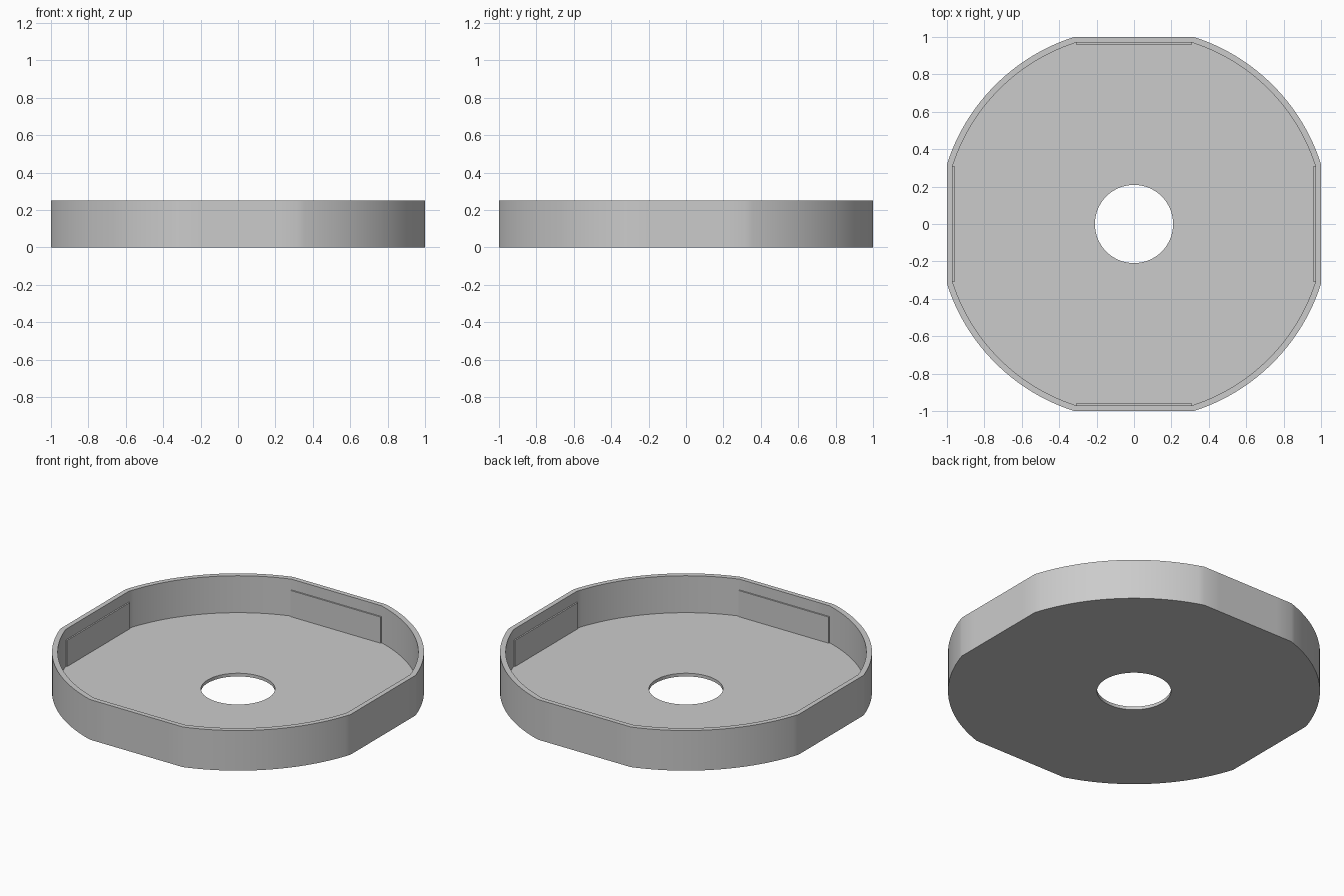
import bpy, bmesh
from math import cos, sin, atan2, acos, pi, radians

cube = bpy.data.objects.get("Cube")
if cube:
    bpy.data.objects.remove(cube, do_unlink=True)

HEIGHT, FLOOR, HOLE = 0.25, 0.02, 0.209
OUTER_R, OUTER_FLAT = 1.05, 1.0
INNER_R, INNER_FLAT = 1.018, 0.97
PAD_TOP, PAD_HALF, PAD_DEPTH = 0.183, 0.31, 0.009

grey = bpy.data.materials.new("light grey")
grey.use_nodes = True
colour = (0.6, 0.6, 0.6, 1)
grey.diffuse_color = colour
grey.node_tree.nodes["Principled BSDF"].inputs["Base Color"].default_value = colour


def add_object(name, bm):
    bmesh.ops.recalc_face_normals(bm, faces=bm.faces)
    mesh = bpy.data.meshes.new(name)
    bm.to_mesh(mesh)
    bm.free()
    mesh.materials.append(grey)
    obj = bpy.data.objects.new(name, mesh)
    bpy.context.collection.objects.link(obj)
    return obj


def angles(flat_steps=6, arc_steps=28):
    """Directions around the disc, with one exactly on every flat's corner."""
    half = acos(OUTER_FLAT / OUTER_R)
    result = []
    for quarter in range(4):
        start = quarter * pi / 2
        result += [start - half + 2 * half * i / flat_steps for i in range(flat_steps)]
        result += [start + half + (pi / 2 - 2 * half) * i / arc_steps for i in range(arc_steps)]
    return result


def ring(bm, radius, flat, z):
    """Circle trimmed by four flats."""
    verts = []
    for a in angles():
        r = min(radius, flat / max(abs(cos(a)), abs(sin(a))))
        verts.append(bm.verts.new((r * cos(a), r * sin(a), z)))
    return verts


# Tray: closed cross-section carried around the trimmed circle
bm = bmesh.new()
rings = [ring(bm, *section) for section in (
    (HOLE, OUTER_FLAT, 0), (OUTER_R, OUTER_FLAT, 0),
    (OUTER_R, OUTER_FLAT, HEIGHT), (INNER_R, INNER_FLAT, HEIGHT),
    (INNER_R, INNER_FLAT, FLOOR), (HOLE, OUTER_FLAT, FLOOR))]
for k, low in enumerate(rings):
    high = rings[(k + 1) % len(rings)]
    for i in range(len(low)):
        j = (i + 1) % len(low)
        bm.faces.new((low[i], low[j], high[j], high[i]))
tray = add_object("tray", bm)
bpy.ops.object.select_all(action="DESELECT")
tray.select_set(True)
bpy.context.view_layer.objects.active = tray
bpy.ops.object.shade_smooth_by_angle(angle=radians(30))

# Thin pads on the inside of each flat wall
for index, side in enumerate(("left", "back", "right", "front")):
    bm = bmesh.new()
    bmesh.ops.create_cube(bm, size=1)
    overlap = 0.005
    for v in bm.verts:
        v.co.x = INNER_FLAT + (overlap if v.co.x > 0 else -PAD_DEPTH)
        v.co.y *= 2 * PAD_HALF
        v.co.z = PAD_TOP if v.co.z > 0 else FLOOR - overlap
    pad = add_object(side + "_wall_pad", bm)
    pad.rotation_euler.z = index * pi / 2
